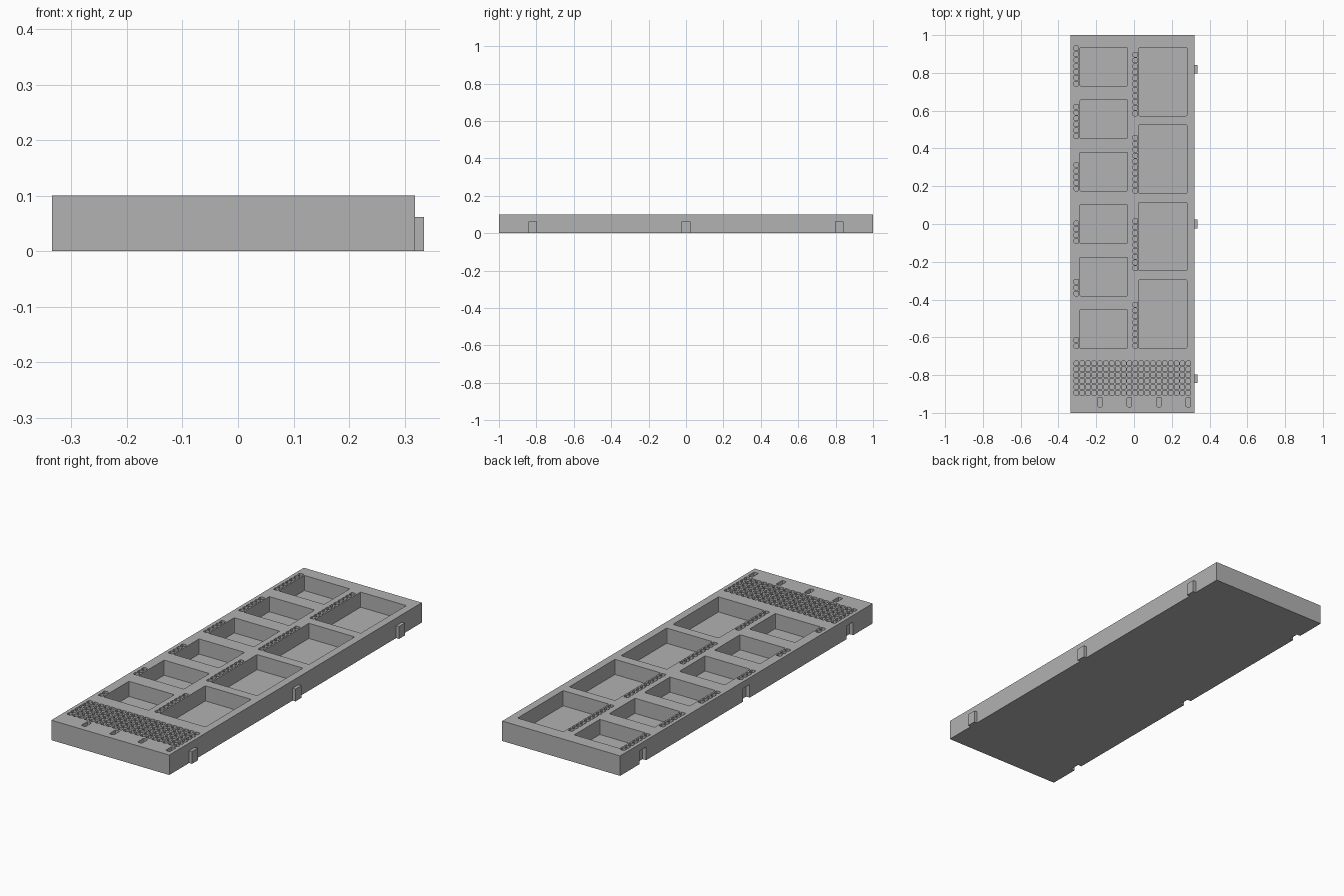
import bpy
import bmesh

cube = bpy.data.objects.get("Cube")
if cube:
    bpy.data.objects.remove(cube, do_unlink=True)

HEIGHT = 0.1
X_MIN, X_MAX = -0.335, 0.319
FLOOR = 0.024           # floor level of the large pockets
PITCH = 0.0312          # spacing of the peg holes
HOLE = 0.024
HOLE_FLOOR = 0.06

grey = bpy.data.materials.new("mid grey")
grey.use_nodes = True
grey.diffuse_color = (0.445, 0.445, 0.445, 1)
grey.node_tree.nodes["Principled BSDF"].inputs["Base Color"].default_value = grey.diffuse_color


def add_box(bm, x, y, z, corner=0):
    """Box spanning the (low, high) pairs, with optionally rounded upright edges."""
    verts = bmesh.ops.create_cube(bm, size=1)["verts"]
    for v in verts:
        v.co = [lo if c < 0 else hi for c, (lo, hi) in zip(v.co, (x, y, z))]
    if corner:
        edges = {e for v in verts for e in v.link_edges}
        upright = [e for e in edges if abs(e.verts[0].co.z - e.verts[1].co.z) > 0.001]
        bmesh.ops.bevel(bm, geom=upright, offset=corner, segments=2, profile=0.5, affect='EDGES')


def make_object(name, bm):
    mesh = bpy.data.meshes.new(name)
    bmesh.ops.recalc_face_normals(bm, faces=bm.faces)
    bm.to_mesh(mesh)
    bm.free()
    mesh.materials.append(grey)
    obj = bpy.data.objects.new(name, mesh)
    bpy.context.collection.objects.link(obj)
    return obj


def column_x(i):
    return -0.305 + i * PITCH


def add_hole(bm, x, y, length=HOLE):
    add_box(bm, (x - HOLE / 2, x + HOLE / 2), (y - length / 2, y + length / 2),
            (HOLE_FLOOR, HEIGHT + 0.02), 0.005)


def add_pocket_column(bm, x, top, step, size, count, most_holes, hole_column):
    """Row of pockets, each with a shrinking line of peg holes beside it."""
    for i in range(count):
        y1 = top - i * step
        y0 = y1 - size
        add_box(bm, x, (y0, y1), (FLOOR, HEIGHT + 0.02), 0.004)
        for k in range(most_holes - i):
            add_hole(bm, column_x(hole_column), y0 + HOLE / 2 + k * PITCH)


# Tray body
bm = bmesh.new()
add_box(bm, (X_MIN, X_MAX), (-1, 1), (0, HEIGHT))
tray = make_object("tray_body", bm)

# Recesses: pockets, peg holes, slots and side notches
bm = bmesh.new()
add_pocket_column(bm, (-0.286, -0.034), 0.934, 0.2778, 0.203, 6, 7, 0)
add_pocket_column(bm, (0.026, 0.28), 0.934, 0.41, 0.361, 4, 11, 10)
for col in range(20):
    for row in range(6):
        add_hole(bm, column_x(col), -0.894 + row * PITCH)
for col in (4, 9, 14, 19):
    add_hole(bm, column_x(col), -0.943, 0.05)
for y in (-0.82, 0, 0.82):
    add_box(bm, (X_MIN - 0.02, X_MIN + 0.02), (y - 0.026, y + 0.026), (-0.02, 0.066))
cutter = make_object("recess_cutter", bm)
cutter.hide_render = True

cut = tray.modifiers.new("recesses", 'BOOLEAN')
cut.operation = 'DIFFERENCE'
cut.solver = 'EXACT'
cut.object = cutter
bpy.context.view_layer.update()
tray_eval = tray.evaluated_get(bpy.context.evaluated_depsgraph_get())
tray_mesh = bpy.data.meshes.new_from_object(tray_eval)
tray.modifiers.clear()
tray.data = tray_mesh
bpy.data.objects.remove(cutter, do_unlink=True)

# Connecting tabs on the side
for name, y in (("front_tab", -0.82), ("middle_tab", 0), ("back_tab", 0.82)):
    bm = bmesh.new()
    add_box(bm, (X_MAX - 0.001, 0.335), (y - 0.023, y + 0.023), (0, 0.062))
    make_object(name, bm)
